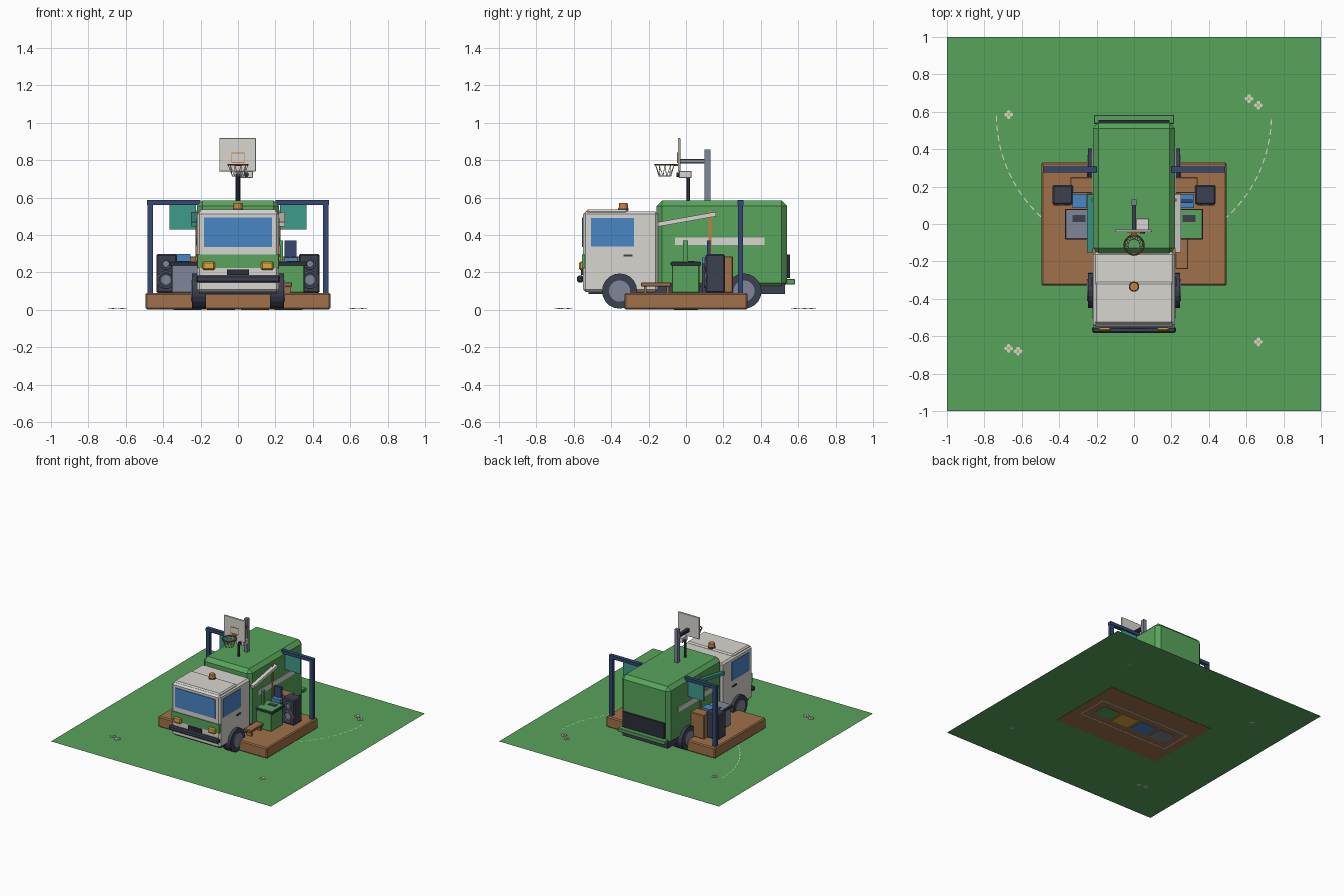
import bpy, bmesh
from math import sin, cos, pi, radians, atan2, hypot
from mathutils import Matrix, Vector

if "Cube" in bpy.data.objects:
    bpy.data.objects.remove(bpy.data.objects["Cube"])


def mat(name, hexa):
    rgb = [int(hexa[i:i + 2], 16) / 255 for i in (0, 2, 4)]
    m = bpy.data.materials.new(name)
    m.diffuse_color = [c / 12.92 if c < .04 else ((c + .055) / 1.055) ** 2.4 for c in rgb] + [1]
    m.use_nodes = True
    m.node_tree.nodes["Principled BSDF"].inputs["Base Color"].default_value = m.diffuse_color
    return m


GREEN, GRASS = mat("green", "58A55C"), mat("grass", "58A45B")
WHITE, DARK, GREY = mat("white", "D8D6D0"), mat("dark", "3C4150"), mat("grey", "7E8698")
BROWN, NAVY, BLUE = mat("brown", "A0714A"), mat("navy", "334874"), mat("blue", "4A86C5")
YELLOW, ORANGE, TEAL = mat("yellow", "DDA83A"), mat("orange", "C9813F"), mat("teal", "3D9C8C")
RUST, BLACK = mat("rust", "8A5530"), mat("black", "2C2F3A")


def finish(bm, name, material):
    me = bpy.data.meshes.new(name)
    bm.to_mesh(me)
    bm.free()
    me.materials.append(material)
    ob = bpy.data.objects.new(name, me)
    bpy.context.collection.objects.link(ob)
    return ob


def box(name, x, y, z, material, bevel=0.0, segs=1):
    """Box from (min, max) ranges, optional chamfer."""
    bm = bmesh.new()
    bmesh.ops.create_cube(bm, size=1)
    for v in bm.verts:
        v.co = [(a + b) / 2 + c * abs(b - a) for c, (a, b) in zip(v.co, (x, y, z))]
    if bevel:
        bmesh.ops.bevel(bm, geom=bm.edges[:], offset=bevel, segments=segs, profile=.5, affect='EDGES')
    return finish(bm, name, material)


def sided(name, s, x, *rest):
    """Box given for the +x side, placed on side s."""
    return box(("right_" if s > 0 else "left_") + name, sorted((s * x[0], s * x[1])), *rest)


def rod(name, p, q, r, material, sides=16, r2=None):
    p, q = Vector(p), Vector(q)
    bm = bmesh.new()
    bmesh.ops.create_cone(bm, cap_ends=True, segments=sides, radius1=r,
                          radius2=r if r2 is None else r2, depth=(q - p).length)
    rot = (q - p).to_track_quat('Z', 'Y').to_matrix().to_4x4()
    bm.transform(Matrix.Translation((p + q) / 2) @ rot)
    return finish(bm, name, material)


def ring(name, centre, R, r, material, axis='Z', n=24):
    bpy.ops.mesh.primitive_torus_add(major_radius=R, minor_radius=r, major_segments=n, minor_segments=6,
                                     location=centre, rotation=(pi / 2, 0, 0) if axis == 'Y' else (0, 0, 0))
    ob = bpy.context.object
    ob.name = name
    ob.data.materials.append(material)
    bpy.ops.object.shade_smooth_by_angle()


# Lawn, painted arc, flowers, tiles under the deck
bm = bmesh.new()
bmesh.ops.create_grid(bm, x_segments=1, y_segments=1, size=1, matrix=Matrix.Translation((0, 0, .003)))
finish(bm, "lawn", GRASS)
bm = bmesh.new()
for i in range(44):
    a0 = pi + pi * i / 44
    a1 = a0 + pi / 44 * .6
    bm.faces.new([bm.verts.new((R * cos(a), .58 + R * sin(a), .005))
                  for a, R in ((a0, .732), (a0, .738), (a1, .738), (a1, .732))][::-1])
bmesh.ops.recalc_face_normals(bm, faces=bm.faces)
finish(bm, "painted_arc", WHITE)
for x, y in ((-.67, .585), (.615, .67), (.665, .635), (-.67, -.665), (-.62, -.68), (.665, -.63)):
    for dx, dy in ((1, 0), (-1, 0), (0, 1), (0, -1)):
        px, py = x + .014 * dx, y + .014 * dy
        rod("flower_petal", (px, py, .003), (px, py, .008), .01, WHITE, 8)
    rod("flower_centre", (x, y, .003), (x, y, .01), .007, YELLOW, 8)
for x, m in ((.27, GREEN), (.09, YELLOW), (-.09, BLUE), (-.27, GREY)):
    box("under_tile", (x - .075, x + .075), (-.065, .065), (0, .004), m)
for s in (-1, 1):
    sided("under_line_end", s, (.405, .415), (-.13, .13), (.0005, .004), WHITE)
    box("under_line_side", (-.415, .415), (s * .13 - .005, s * .13 + .005), (.0005, .004), WHITE)

# Wooden deck
box("deck", (-.495, .495), (-.33, .33), (.002, .09), BROWN, .008)

# Truck body
box("chassis", (-.205, .205), (-.52, .53), (.085, .14), DARK)
box("cargo_body", (-.22, .22), (-.157, .54), (.112, .585), GREEN, .03)
box("cab", (-.22, .22), (-.55, -.15), (.095, .525), WHITE, .014)
box("cab_roof_cap", (-.21, .21), (-.535, -.31), (.505, .536), WHITE, .01)
box("windscreen", (-.182, .182), (-.556, -.54), (.335, .492), BLUE)
box("front_band", (-.217, .217), (-.556, -.54), (.222, .295), GREEN)
box("grille", (-.06, .06), (-.562, -.54), (.187, .215), BLACK)
box("front_bumper", (-.225, .225), (-.582, -.55), (.145, .183), DARK, .008)
box("rear_panel", (-.19, .19), (.535, .556), (.17, .295), BLACK)
box("rear_step", (-.215, .215), (.535, .583), (.135, .165), GREEN, .004)
rod("beacon_base", (0, -.335, .53), (0, -.335, .542), .028, DARK)
rod("beacon", (0, -.335, .54), (0, -.335, .572), .025, ORANGE, 12, .023)

for s in (-1, 1):
    side = "right_" if s > 0 else "left_"
    # Truck side details
    sided("side_window", s, (.21, .223), (-.508, -.278), (.337, .49), BLUE)
    sided("door_handle", s, (.21, .228), (-.335, -.285), (.284, .295), DARK)
    sided("side_stripe", s, (.21, .224), (-.06, .42), (.345, .387), WHITE)
    sided("side_post", s, (.21, .228), (.12, .137), (.26, .53), ORANGE)
    sided("headlight", s, (.122, .19), (-.572, -.54), (.212, .258), YELLOW, .008)
    for y, label in ((-.355, "front_wheel"), (.31, "rear_wheel")):
        rod(side + label, (s * .17, y, .1), (s * .245, y, .1), .094, DARK, 20)
        rod(side + label + "_hub", (s * .2, y, .1), (s * .25, y, .1), .057, GREY, 20)

    # Sloped boom bar along the truck side
    dy, dz = .31, .055
    bar = box(side + "boom_bar", (-.015, .015), (-hypot(dy, dz) / 2, hypot(dy, dz) / 2), (-.012, .012),
              WHITE if s > 0 else TEAL)
    bar.location = (s * .235, .005, .484)
    bar.rotation_euler = (atan2(dz, dy), 0, 0)

    # Arch with hanging banner
    sided("arch_post", s, (.455, .485), (.278, .305), (.09, .585), NAVY)
    sided("arch_beam", s, (.2, .487), (.276, .307), (.56, .586), NAVY)
    sided("banner", s, (.225, .367), (.286, .296), (.43, .56), TEAL)

    # Counter
    sided("counter", s, (.215, .355), (-.075, .072), (.09, .24), GREEN if s > 0 else GREY, .004)
    sided("counter_rim", s, (.215, .37), (-.082, .08), (.237, .254), DARK, .003)
    sided("counter_top", s, (.215, .36), (-.076, .074), (.25, .258), GREEN if s > 0 else GREY)
    sided("counter_slot", s, (.26, .33), (.01, .047), (.255, .261), DARK)

    # Cabinet and speaker
    sided("cabinet", s, (.215, .34), (.165, .25), (.09, .285), BROWN, .004)
    sided("speaker", s, (.325, .437), (.105, .208), (.09, .297), DARK, .008)
    for z, r in ((.245, .026), (.16, .042)):
        ring(side + "speaker_ring", (s * .385, .104, z), r, .005, GREY, 'Y')
        rod(side + "speaker_cone", (s * .385, .11, z), (s * .385, .1, z), r * .6, GREY)

# Small equipment on the counters and the bench
sided("sign_board", 1, (.248, .312), (.112, .132), (.285, .37), NAVY)
sided("sign_stand", 1, (.27, .29), (.115, .13), (.09, .29), DARK)
sided("sign_foot", 1, (.245, .32), (.085, .16), (.25, .28), BLUE)
sided("screen", -1, (.255, .33), (.085, .16), (.25, .297), BLUE)
sided("stand_under", 1, (.245, .32), (.085, .16), (.09, .25), DARK)
sided("stand_under", -1, (.255, .33), (.085, .16), (.09, .25), DARK)
sided("counter_fin", 1, (.225, .24), (-.017, .01), (.25, .37), GREEN)
box("bench_seat", (.222, .29), (-.24, -.08), (.125, .145), BROWN, .003)
for y in (-.225, -.105):
    box("bench_leg", (.235, .28), (y, y + .015), (.088, .127), BROWN)

# Basketball stand on the roof
box("hoop_pole", (-.014, .014), (.1, .13), (.575, .857), GREY)
for z in (.782, .797):
    box("hoop_arm", (-.012, .012), (-.035, .105), (z, z + .01), DARK)
box("backboard", (-.1, .095), (-.044, -.03), (.74, .917), WHITE, .002)
for z in (.785, .836):
    box("target_bar", (-.036, .036), (-.047, -.04), (z, z + .005), ORANGE)
for x in (-.036, .031):
    box("target_side", (x, x + .005), (-.047, -.04), (.785, .841), ORANGE)
ring("hoop_rim", (0, -.113, .775), .052, .005, RUST)
box("rim_bracket", (-.015, .015), (-.065, -.04), (.768, .78), RUST)
for i in range(10):
    a = 2 * pi * i / 10
    for t in (-.3, .3):
        b = a + t
        rod("net_cord", (.052 * cos(a), -.113 + .052 * sin(a), .773),
            (.032 * cos(b), -.113 + .032 * sin(b), .715), .0018, WHITE, 5)
ring("net_hem", (0, -.113, .715), .032, .002, WHITE, n=16)

# Roof camera on a short post
rod("camera_post", (0, .012, .575), (0, .012, .725), .01, DARK, 10)
box("camera_arm", (0, .03), (.004, .02), (.71, .725), DARK)
cam = box("camera_body", (.01, .08), (-.038, .03), (.704, .742), WHITE, .003)
rod("camera_lens", (.045, -.035, .722), (.045, -.05, .722), .013, BLACK, 12)
